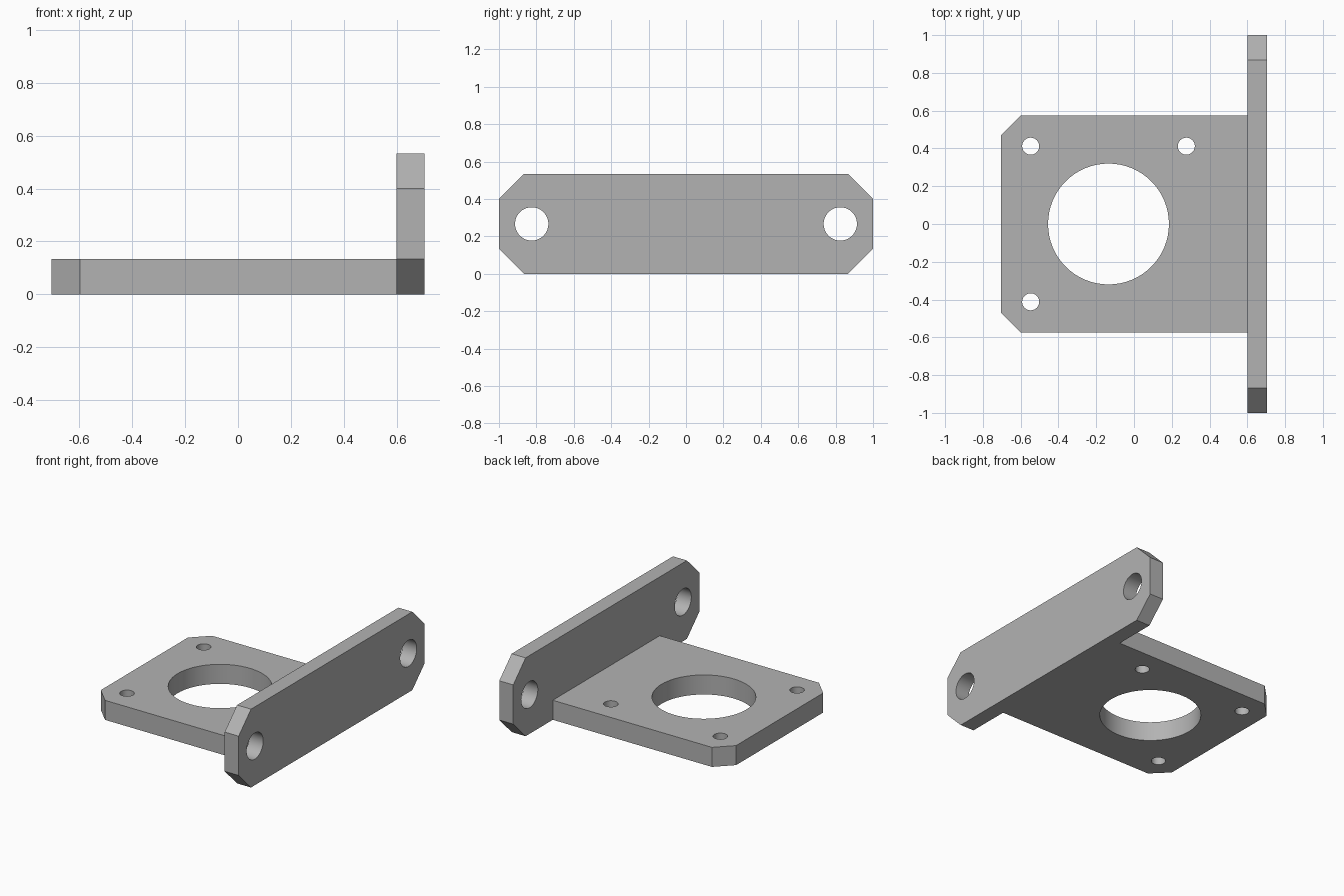
import bpy, bmesh
from math import pi
from mathutils import Matrix, Vector

if "Cube" in bpy.data.objects:
    bpy.data.objects.remove(bpy.data.objects["Cube"], do_unlink=True)

THICK, FLANGE_X, EDGE_X = 0.133, 0.6, 0.705

grey = bpy.data.materials.new("plain_grey")
grey.use_nodes = True
grey.diffuse_color = (0.45, 0.45, 0.45, 1)
grey.node_tree.nodes["Principled BSDF"].inputs["Base Color"].default_value = grey.diffuse_color


def new_object(name, bm):
    bmesh.ops.recalc_face_normals(bm, faces=bm.faces)
    mesh = bpy.data.meshes.new(name)
    bm.to_mesh(mesh)
    bm.free()
    mesh.materials.append(grey)
    obj = bpy.data.objects.new(name, mesh)
    bpy.context.collection.objects.link(obj)
    return obj


def slab(name, outline, direction):
    """Extrude a closed outline along a direction."""
    bm = bmesh.new()
    face = bm.faces.new([bm.verts.new(p) for p in outline])
    extruded = bmesh.ops.extrude_face_region(bm, geom=[face], use_keep_orig=True)["geom"]
    moved = [v for v in extruded if isinstance(v, bmesh.types.BMVert)]
    bmesh.ops.translate(bm, verts=moved, vec=direction)
    return new_object(name, bm)


def drill(obj, holes, turn):
    """Cut round through-holes given as (centre, radius)."""
    bm = bmesh.new()
    for centre, radius in holes:
        bmesh.ops.create_cone(bm, cap_ends=True, segments=64, radius1=radius,
                              radius2=radius, depth=0.5,
                              matrix=Matrix.Translation(centre) @ turn)
    cutter = new_object(obj.name + "_drill", bm)
    cutter.hide_render = True
    mod = obj.modifiers.new("holes", 'BOOLEAN')
    mod.operation, mod.solver, mod.object = 'DIFFERENCE', 'EXACT', cutter
    bpy.ops.object.select_all(action='DESELECT')
    bpy.context.view_layer.objects.active = obj
    obj.select_set(True)
    bpy.ops.object.modifier_apply(modifier=mod.name)
    bpy.data.objects.remove(cutter, do_unlink=True)
    bpy.ops.object.shade_smooth_by_angle(angle=pi / 6)


# Flat mounting plate with two clipped corners
half, clip = 0.575, 0.107
side = [(FLANGE_X, half), (-EDGE_X + clip, half), (-EDGE_X, half - clip)]
outline = [(x, y, 0) for x, y in side] + [(x, -y, 0) for x, y in reversed(side)]
plate = slab("mounting_plate", outline, Vector((0, 0, THICK)))

# Motor opening and three screw holes
centre_x, pitch = -0.135, 0.412
holes = [((centre_x, 0, 0), 0.32)]
for sx, sy in ((-1, 1), (-1, -1), (1, 1)):
    holes.append(((centre_x + sx * pitch, sy * pitch, 0), 0.045))
drill(plate, holes, Matrix.Identity(4))

# Upright flange with four clipped corners
height, clip = 0.533, 0.133
side = [(1 - clip, 0), (1, clip), (1, height - clip), (1 - clip, height)]
outline = [(FLANGE_X, y, z) for y, z in side] + [(FLANGE_X, -y, z) for y, z in reversed(side)]
flange = slab("upright_flange", outline, Vector((EDGE_X - FLANGE_X, 0, 0)))

# Bolt hole at each end of the flange
drill(flange, [((FLANGE_X, s * 0.825, height / 2), 0.089) for s in (-1, 1)],
      Matrix.Rotation(pi / 2, 4, 'Y'))
